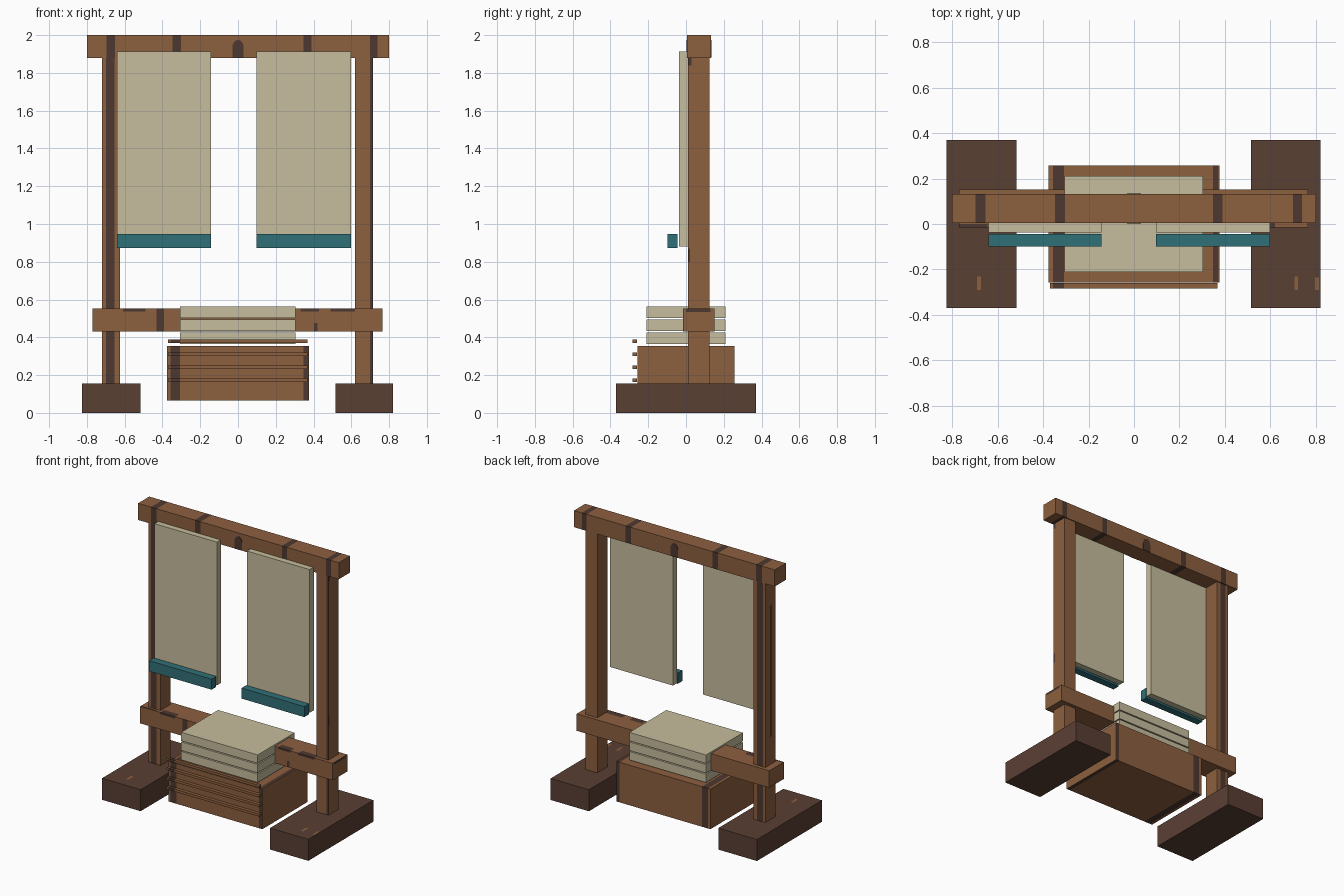
import bpy, bmesh, math

if "Cube" in bpy.data.objects:
    bpy.data.objects.remove(bpy.data.objects["Cube"])


def make_material(name, rgb):
    m = bpy.data.materials.new(name)
    m.diffuse_color = (*rgb, 1)
    m.use_nodes = True
    m.node_tree.nodes["Principled BSDF"].inputs["Base Color"].default_value = m.diffuse_color
    return m


WOOD = make_material("warm wood", (0.265, 0.116, 0.049))
GRAIN = make_material("dark grain", (0.075, 0.040, 0.029))
FOOT = make_material("dark wood", (0.102, 0.050, 0.034))
CLOTH = make_material("cream cloth", (0.565, 0.509, 0.337))
TRIM = make_material("teal trim", (0.030, 0.160, 0.188))


def finish(bm, name, mats):
    bmesh.ops.recalc_face_normals(bm, faces=bm.faces)
    me = bpy.data.meshes.new(name)
    bm.to_mesh(me)
    bm.free()
    for m in mats:
        me.materials.append(m)
    ob = bpy.data.objects.new(name, me)
    bpy.context.collection.objects.link(ob)
    return ob


def block(name, x, y, z, mats, patches=()):
    """Box between limits; each patch (xr, yr, zr, side) is cut in and takes
    the second material. None means the full range, side limits the normal."""
    bm = bmesh.new()
    bmesh.ops.create_cube(bm, size=1)
    lims = (x, y, z)
    for v in bm.verts:
        for a in range(3):
            v.co[a] = lims[a][1] if v.co[a] > 0 else lims[a][0]
    cuts = {(a, c) for p in patches for a in range(3) if p[a] for c in p[a]}
    for a, c in sorted(cuts):
        if lims[a][0] + 1e-4 < c < lims[a][1] - 1e-4:
            n = [0, 0, 0]
            n[a] = 1
            co = [c * k for k in n]
            bmesh.ops.bisect_plane(bm, geom=bm.verts[:] + bm.edges[:] + bm.faces[:],
                                   plane_co=co, plane_no=n)
    bm.normal_update()
    for f in bm.faces:
        c = f.calc_center_median()
        for p in patches:
            inside = all(p[a] is None or p[a][0] - 1e-4 <= c[a] <= p[a][1] + 1e-4
                         for a in range(3))
            if inside and (p[3] is None or f.normal[p[3][0]] * p[3][1] > 0.5):
                f.material_index = 1
    return finish(bm, name, mats)


FRONT, BACK, LEFT, TOP, RIGHT = (1, -1), (1, 1), (0, -1), (2, 1), (0, 1)

# Feet with small worn marks
block("left_foot", (-0.825, -0.517), (-0.37, 0.37), (0, 0.155), (FOOT, WOOD),
      [((-0.69, -0.672), (-0.29, -0.23), None, TOP)])
block("right_foot", (0.515, 0.82), (-0.37, 0.37), (0, 0.155), (FOOT, WOOD),
      [((0.705, 0.722), (-0.29, -0.23), None, TOP),
       ((0.797, 0.813), (-0.29, -0.235), None, TOP)])

# Posts with long grain streaks
block("left_post", (-0.72, -0.625), (0.01, 0.125), (0.155, 1.88), (WOOD, GRAIN),
      [((-0.70, -0.655), None, None, FRONT),
       ((-0.70, -0.655), None, None, BACK),
       (None, (0.05, 0.07), (0.75, 1.7), LEFT)])
block("right_post", (0.62, 0.715), (0.01, 0.125), (0.155, 1.88), (WOOD, GRAIN),
      [((0.698, 0.715), None, None, FRONT),
       (None, (0.01, 0.022), (0.80, 0.87), RIGHT),
       (None, (0.01, 0.028), (1.84, 1.88), RIGHT)])

# Top beam with wrapped grain bands
block("top_beam", (-0.80, 0.80), (0.005, 0.132), (1.88, 2.0), (WOOD, GRAIN),
      [((a, b), None, None, None) for a, b in
       ((-0.697, -0.652), (-0.348, -0.303), (0.347, 0.389), (0.70, 0.738))])

# Arched knot on both faces of the top beam
for side, y0, y1 in (("front", 0.002, 0.006), ("back", 0.131, 0.135)):
    bm = bmesh.new()
    pts = [(-0.03, 1.881), (0.03, 1.881)]
    pts += [(0.03 * math.cos(t * math.pi / 8), 1.935 + 0.04 * math.sin(t * math.pi / 8))
            for t in range(9)]
    face = bm.faces.new([bm.verts.new((px, y0, pz)) for px, pz in pts])
    ext = bmesh.ops.extrude_face_region(bm, geom=[face])
    for v in ext["geom"]:
        if isinstance(v, bmesh.types.BMVert):
            v.co.y = y1
    finish(bm, side + "_beam_knot", [GRAIN])

# Lower crossbar with blotches along its upper edge
edge = [(-0.61, -0.49), (0.33, 0.43), (0.49, 0.62)]
block("lower_crossbar", (-0.77, 0.765), (-0.015, 0.152), (0.43, 0.552), (WOOD, GRAIN),
      [((-0.432, -0.392), None, None, FRONT),
       ((0.402, 0.422), None, (0.43, 0.475), FRONT),
       (None, (0.00, 0.13), (0.535, 0.552), RIGHT)]
      + [(e, None, (0.538, 0.552), FRONT) for e in edge]
      + [(e, (-0.015, 0.03), None, TOP) for e in edge]
      + [((-0.77, -0.645), (-0.015, 0.0), None, TOP)])

# Hanging towels with teal hems
for side, x in (("left", (-0.64, -0.142)), ("right", (0.097, 0.597))):
    block(side + "_hanging_towel", x, (-0.037, 0.01), (0.88, 1.912), [CLOTH])
    block(side + "_towel_hem", x, (-0.098, -0.045), (0.872, 0.948), [TRIM])

# Storage box and front slats
bands = [((-0.357, -0.308), None, None, None), ((0.348, 0.372), None, None, None)]
block("storage_box", (-0.375, 0.375), (-0.258, 0.258), (0.066, 0.355), (WOOD, GRAIN), bands)
for i in range(4):
    z = 0.164 + 0.069 * i
    block(f"box_slat_{i + 1}", (-0.37, 0.367), (-0.283, -0.26), (z, z + 0.018),
          (WOOD, GRAIN), bands[:1])

# Folded towel stack
for i in range(3):
    z = 0.365 + 0.069 * i
    block(f"folded_towel_{i + 1}", (-0.306, 0.304), (-0.21, 0.21), (z, z + 0.061), [CLOTH])
